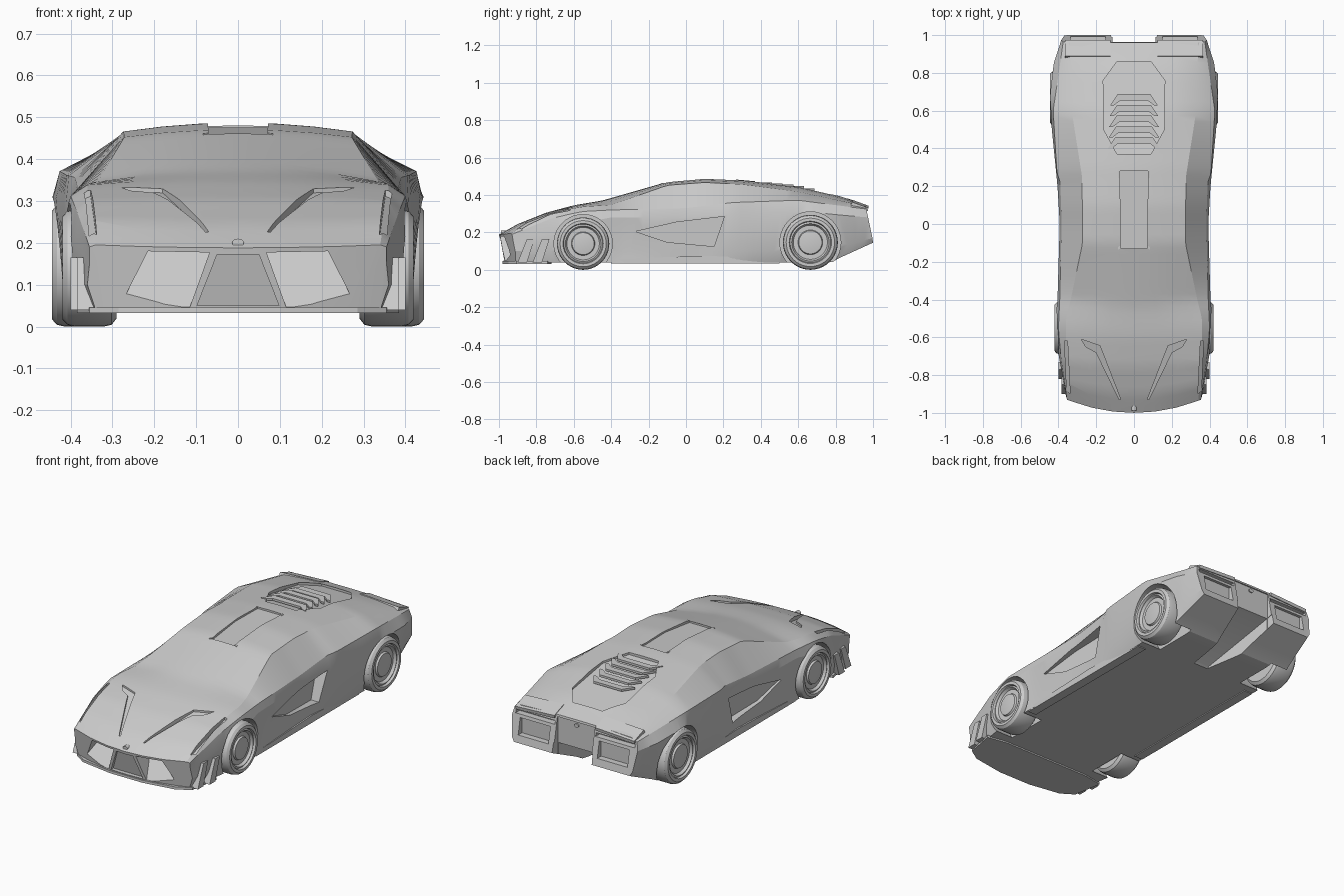
import bpy, bmesh, math

if "Cube" in bpy.data.objects:
    bpy.data.objects.remove(bpy.data.objects["Cube"])

# ---------- helpers ----------
def make(name, verts, faces, smooth=None):
    me = bpy.data.meshes.new(name)
    me.from_pydata(verts, [], faces)
    bm = bmesh.new()
    bm.from_mesh(me)
    bmesh.ops.recalc_face_normals(bm, faces=bm.faces)
    bm.to_mesh(me)
    bm.free()
    ob = bpy.data.objects.new(name, me)
    bpy.context.collection.objects.link(ob)
    if smooth:
        shade(ob, smooth)
    return ob

def shade(ob, angle):
    bpy.ops.object.select_all(action='DESELECT')
    ob.select_set(True)
    bpy.context.view_layer.objects.active = ob
    bpy.ops.object.shade_smooth_by_angle(angle=math.radians(angle))

def prism(name, pts, near, far, s=1):
    """Sweep a 2D outline between two placing functions; s=-1 mirrors in x."""
    n = len(pts)
    vs = [near(u, v) for u, v in pts] + [far(u, v) for u, v in pts]
    fs = [tuple(range(n)), tuple(range(n, 2 * n))]
    fs += [(i, (i + 1) % n, n + (i + 1) % n, n + i) for i in range(n)]
    return make(name, [(s * x, y, z) for x, y, z in vs], fs)

def cut(ob, cutter):
    m = ob.modifiers.new("cut", 'BOOLEAN')
    m.object, m.operation, m.solver = cutter, 'DIFFERENCE', 'EXACT'
    bpy.context.view_layer.objects.active = ob
    bpy.ops.object.modifier_apply(modifier=m.name)
    bpy.data.objects.remove(cutter)

def at(profile, y):
    if y <= profile[0][0]:
        return profile[0][1]
    for (a, p), (b, q) in zip(profile, profile[1:]):
        if y <= b:
            return p + (q - p) * (y - a) / (b - a)
    return profile[-1][1]

# ---------- body profiles along y ----------
TOP_Z = [(-1, .188), (-.9, .245), (-.75, .305), (-.6, .345), (-.45, .37), (-.1, .47),
         (.1, .488), (.3, .48), (.6, .452), (.8, .405), (.96, .347)]
EDGE_X = [(-1, .34), (-.75, .36), (-.5, .36), (-.4, .335), (-.1, .272), (.25, .275), (.6, .33), (.96, .34)]
EDGE_Z = [(-1, .195), (-.9, .252), (-.75, .302), (-.55, .338), (-.4, .347), (-.1, .452),
          (.1, .467), (.3, .457), (.6, .418), (.96, .34)]
BELT_X = [(-1, .355), (-.75, .385), (-.55, .40), (-.4, .393), (0, .383), (.22, .39), (.27, .408), (.6, .428), (.96, .375)]
BELT_Z = [(-1, .19), (-.9, .225), (-.75, .275), (-.55, .312), (-.4, .32), (0, .33), (.25, .36), (.6, .372), (.96, .325)]
WAIST_X = [(-1, .355), (-.75, .395), (-.55, .42), (-.4, .405), (0, .393), (.2, .405), (.5, .435),
           (.68, .445), (.85, .425), (.96, .385)]
WAIST_Z = [(-1, .15), (-.55, .25), (-.4, .28), (0, .28), (.3, .3), (.65, .31), (.96, .28)]
SILL_X = [(-1, .36), (-.55, .415), (-.35, .388), (.1, .385), (.35, .41), (.7, .43), (.96, .37)]
SILL_Z = [(-1, .1), (.75, .1), (.96, .17)]
BASE_X = [(-1, .34), (-.55, .40), (0, .38), (.7, .40), (.96, .355)]
BASE_Z = [(-1, .04), (.78, .04), (.96, .145)]

def bend(x, t):
    return max(0, (-.6 - t) / .4) * .07 * (x / .355) ** 2

def surf(x, y):
    """Height of the upper skin."""
    t = y - bend(x, y)
    w, zr, zt = at(EDGE_X, t), at(EDGE_Z, t), at(TOP_Z, t)
    x = abs(x)
    if x <= w:
        return zr + (zt - zr) * (1 - (x / w) ** 2)
    return zr + (at(BELT_Z, t) - zr) * (x - w) / (at(BELT_X, t) - w)

def section(t):
    wb, zb = at(BASE_X, t), at(BASE_Z, t)
    w, zr, zt = at(EDGE_X, t), at(EDGE_Z, t), at(TOP_Z, t)
    half = [(f * wb, zb) for f in (0, .25, .5, .8, 1)]
    half += [(at(SILL_X, t), at(SILL_Z, t)), (at(WAIST_X, t), at(WAIST_Z, t)), (at(BELT_X, t), at(BELT_Z, t))]
    half += [(f * w, zr + (zt - zr) * (1 - f * f)) for f in (1, .66, .33, 0)]
    ring = half + [(-x, z) for x, z in half[-2:0:-1]]
    tail, nose = max(0, (t - .82) / .14), max(0, (-.9 - t) / .1)
    return [(x, t + bend(x, t) + tail * .04 * min(1, max(0, (.345 - z) / .19))
             + nose * .025 * max(0, (.19 - z) / .15), z) for x, z in ring]

# ---------- body shell ----------
N, R = 56, 22
verts = [p for i in range(N + 1) for p in section(-1 + 1.96 * i / N)]
faces = [(i * R + j, i * R + (j + 1) % R, (i + 1) * R + (j + 1) % R, (i + 1) * R + j)
         for i in range(N) for j in range(R)]
cap = [(0, 1, 10, 11), (1, 2, 9, 10), (2, 3, 8, 9), (3, 4, 7, 8), (4, 5, 6, 7)]
cap += [tuple((R - k) % R for k in f) for f in cap]
for base in (0, N * R):
    faces += [tuple(base + k for k in f) for f in cap]
body = make("body_shell", verts, faces)

# ---------- cut-outs, both sides ----------
WHEELS = [("front", -.55, .14, .42), ("rear", .665, .147, .445)]
for s in (1, -1):
    for _, cy, r, _x in WHEELS:          # wheel arches
        arch = [(cy + (r + .016) * math.cos(a * math.tau / 40), r + (r + .016) * math.sin(a * math.tau / 40))
                for a in range(40)]
        cut(body, prism("arch_cutter", arch, lambda y, z: (.275, y, z), lambda y, z: (.6, y, z), s))
    # front intake with sloping floor
    cut(body, prism("intake_cutter", [(.115, .047), (.068, .177), (.215, .18), (.283, .047)],
                    lambda x, z: (x, -1.1, z), lambda x, z: (x, -.965 + (z - .047) * .8, z), s))
    # door scoop, deepening to the rear
    cut(body, prism("scoop_cutter", [(-.27, .205), (-.1, .148), (.15, .125), (.205, .285), (-.05, .255)],
                    lambda y, z: (.6, y, z), lambda y, z: (.385 - .1 * (y + .27), y, z), s))
    # bonnet vent with its crease, headlight groove
    for outline, d in (([(.28, -.61), (.18, -.645), (.07, -.93), (.078, -.93), (.2, -.68), (.255, -.65)], .01),
                       ([(.338, -.9), (.352, -.62), (.368, -.62), (.356, -.88)], .014)):
        cut(body, prism("groove_cutter", outline, lambda x, y: (x, y, surf(x, y) - d),
                        lambda x, y: (x, y, .7), s))
    # tail light slit and lower tail recess
    for x0, x1, z0, z1, y0 in ((.125, .365, .292, .312, .935), (.15, .335, .185, .275, .958)):
        cut(body, prism("tail_cutter", [(x0, z0), (x1, z0), (x1, z1), (x0, z1)],
                        lambda x, z: (x, y0, z), lambda x, z: (x, 1.1, z), s))

# ---------- centre cut-outs ----------
def mirrored(pts):
    return pts + [(-x, y) for x, y in reversed(pts)]

cut(body, prism("tail_gap_cutter", [(-.115, .03), (.115, .03), (.115, .335), (-.115, .335)],
                lambda x, z: (x, .955, z), lambda x, z: (x, 1.1, z)))
cut(body, prism("diffuser_cutter", [(.52, .02), (1.1, .02), (1.1, .24), (.56, .05)],
                lambda y, z: (-.04 - .17 * (y - .52), y, z), lambda y, z: (.04 + .17 * (y - .52), y, z)))
for outline, d in ((mirrored([(.07, -.13), (.072, .08), (.075, .28)]), .009),
                   (mirrored([(.09, .37), (.16, .5), (.163, .76), (.09, .86)]), .012)):
    cut(body, prism("top_recess_cutter", outline, lambda x, y: (x, y, surf(x, y) - d), lambda x, y: (x, y, .7)))
cut(body, prism("grille_cutter", mirrored([(.05, .172), (.098, .05)]),
                lambda x, z: (x, -1.1, z), lambda x, z: (x, -.985 + (.18 - z) * .25, z)))
shade(body, 18)

# ---------- wheels ----------
def wheel(name, cx, cy, r, s):
    prof = [(-.13, .5), (-.13, .86), (-.118, .97), (-.1, 1), (-.03, 1), (-.012, .97), (0, .88),
            (0, .77), (-.012, .74), (-.008, .68), (-.022, .62), (-.022, .45), (-.012, .42), (-.008, .2)]
    n, m = 40, len(prof)
    vs = [(s * (cx + dx), cy + r * f * math.cos(a * math.tau / n), r + r * f * math.sin(a * math.tau / n))
          for dx, f in prof for a in range(n)]
    fs = [(i * n + a, i * n + (a + 1) % n, (i + 1) * n + (a + 1) % n, (i + 1) * n + a)
          for i in range(m - 1) for a in range(n)]
    fs += [tuple(range(n)), tuple(range((m - 1) * n, m * n))]
    make(name, vs, fs, 30)

for s, side in ((1, "right"), (-1, "left")):
    for axle, cy, r, x in WHEELS:
        wheel(f"{axle}_wheel_{side}", x, cy, r, s)
    # bumper corner fins
    for k, (y, x) in enumerate(((-.87, .372), (-.79, .388))):
        prism(f"bumper_fin_{side}_{k}", [(y - .03, .04), (y + .02, .04), (y + .06, .165), (y + .02, .165)],
              lambda u, v: (x - .03, u, v), lambda u, v: (x + .012, u, v), s)
    # tail blade over each light
    prism(f"tail_blade_{side}", [(.88, .35), (.972, .318), (.975, .335), (.89, .366)],
          lambda y, z: (.125, y, z + .008), lambda y, z: (.365, y, z - .004), s)
    # side skirt
    prism(f"side_skirt_{side}", [(-.4, .035), (.5, .035), (.5, .06), (.1, .075), (-.38, .058)],
          lambda y, z: (.34, y, z), lambda y, z: (.392, y, z), s)
    # roof rail beside the centre channel
    prism(f"roof_rail_{side}", [(.07, -.13), (.084, -.135), (.084, .28), (.075, .28)],
          lambda x, y: (x, y, surf(x, y) - .01), lambda x, y: (x, y, surf(x, y) + .003), s)

# ---------- front splitter ----------
prism("front_splitter", mirrored([(.1, -.98), (.285, -.95), (.355, -.905), (.385, -.74), (.27, -.72)]),
      lambda x, y: (x, y, .032), lambda x, y: (x, y, .046))

# ---------- engine cover louvres ----------
for k in range(5):
    y = .46 + .057 * k
    z = surf(0, y) + .003
    w = .098 - .003 * k
    prism(f"louvre_{k}", mirrored([(w, y), (w + .04, y - .06), (w + .02, y - .06), (w - .012, y - .035)]),
          lambda u, v: (u, v, z - .012), lambda u, v: (u, v, z))

# ---------- plain round caps on nose and tail ----------
disc = [(.014 * math.cos(a * math.tau / 16), .01 * math.sin(a * math.tau / 16)) for a in range(16)]
prism("nose_cap", disc, lambda x, z: (x, -.96, .2 + z), lambda x, z: (x, -.988, .2 + z))
prism("tail_cap", disc, lambda x, z: (x, .94, .315 + z), lambda x, z: (x, .962, .315 + z))
